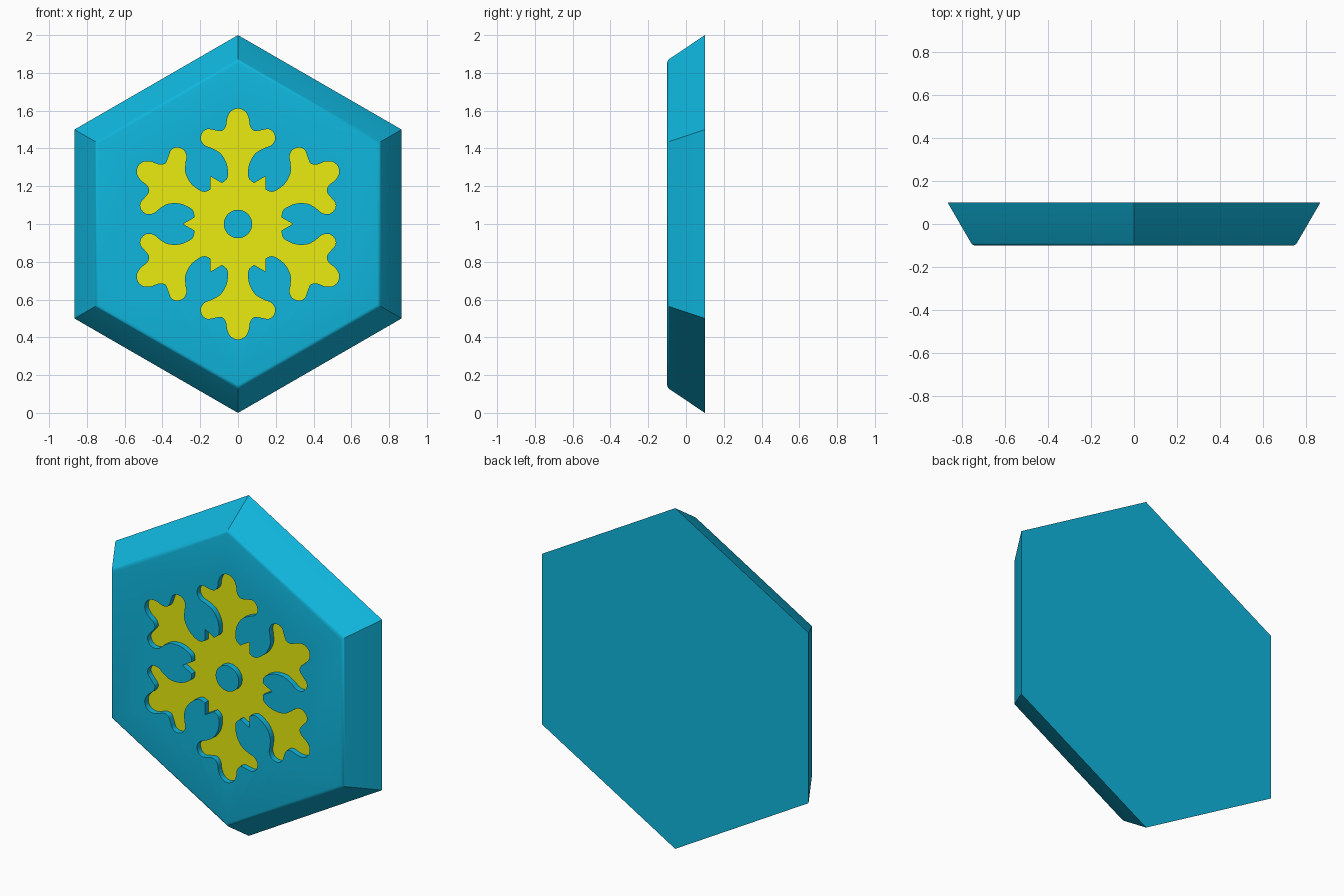
import bpy, bmesh, math
from mathutils import Vector

if "Cube" in bpy.data.objects:
    bpy.data.objects.remove(bpy.data.objects["Cube"])

FRONT, BACK, FLOOR, CZ = -0.1, 0.1, -0.065, 1.0


def material(name, color):
    m = bpy.data.materials.new(name)
    m.diffuse_color = color
    m.use_nodes = True
    m.node_tree.nodes["Principled BSDF"].inputs["Base Color"].default_value = m.diffuse_color
    return m


blue = material("ice_blue", (0.005, 0.47, 0.73, 1))
yellow = material("yellow", (0.82, 0.84, 0.005, 1))


def ring(radius, n):
    # regular polygon with a corner at the top
    return [Vector((radius * math.sin(2 * math.pi * i / n),
                    radius * math.cos(2 * math.pi * i / n))) for i in range(n)]


def prism(name, front, y_front, back, y_back, mat, bevel=0):
    # solid between two matching outlines in the xz plane
    bm = bmesh.new()
    a = [bm.verts.new((p.x, y_front, p.y + CZ)) for p in front]
    b = [bm.verts.new((p.x, y_back, p.y + CZ)) for p in back]
    cap = bm.faces.new(a)
    bm.faces.new(b[::-1])
    n = len(a)
    for i in range(n):
        j = (i + 1) % n
        bm.faces.new((a[j], a[i], b[i], b[j]))
    bmesh.ops.recalc_face_normals(bm, faces=bm.faces)
    if bevel:
        bmesh.ops.bevel(bm, geom=list(cap.edges), offset=bevel, segments=3,
                        profile=0.5, affect='EDGES')
    me = bpy.data.meshes.new(name)
    bm.to_mesh(me)
    bm.free()
    me.materials.append(mat)
    ob = bpy.data.objects.new(name, me)
    bpy.context.collection.objects.link(ob)
    return ob


def smooth_path(pts, steps=5):
    # Catmull-Rom through the points, ends kept sharp
    p = [pts[0]] + pts + [pts[-1]]
    out = []
    for i in range(1, len(p) - 2):
        p0, p1, p2, p3 = p[i - 1:i + 3]
        for s in range(steps):
            t = s / steps
            out.append(0.5 * (2 * p1 + (p2 - p0) * t
                              + (2 * p0 - 5 * p1 + 4 * p2 - p3) * t * t
                              + (3 * p1 - p0 - 3 * p2 + p3) * t ** 3))
    return out + [pts[-1]]


# right half of one snowflake arm, from inner notch to tip
half = [Vector(p) for p in [
    (0.085, 0.217), (0.058, 0.24), (0.053, 0.28), (0.064, 0.33), (0.095, 0.376),
    (0.14, 0.402), (0.175, 0.416), (0.196, 0.447), (0.188, 0.484),
    (0.162, 0.502), (0.125, 0.497), (0.087, 0.493), (0.064, 0.518),
    (0.056, 0.562), (0.036, 0.597), (0, 0.611)]]
arm = smooth_path([Vector((-p.x, p.y)) for p in half] + half[-2::-1])
spike = Vector((0.145, 0.252))

# six arms with a small spike in each gap
flake = []
for k in range(6):
    a = -k * math.pi / 3
    c, s = math.cos(a), math.sin(a)
    flake += [Vector((p.x * c - p.y * s, p.x * s + p.y * c)) for p in arm + [spike]]

# hexagonal plate, narrower at the front
plate = prism("hexagon_plate", ring(0.866, 6), FRONT, ring(1.0, 6), BACK, blue, 0.012)

# snowflake recess
cutter = prism("recess_cutter", flake, FRONT - 0.1, flake, FLOOR, blue)
cutter.hide_render = True
mod = plate.modifiers.new("recess", 'BOOLEAN')
mod.operation = 'DIFFERENCE'
mod.solver = 'EXACT'
mod.object = cutter
bpy.context.view_layer.objects.active = plate
plate.select_set(True)
bpy.ops.object.modifier_apply(modifier=mod.name)
bpy.data.objects.remove(cutter)
bpy.ops.object.shade_smooth_by_angle(angle=math.radians(30))

# coloured floor of the recess and the round centre stud
prism("snowflake_floor", flake, FLOOR - 0.002, flake, FLOOR + 0.002, yellow)
stud = prism("centre_stud", ring(0.075, 48), FRONT, ring(0.075, 48), FLOOR, blue)
bpy.ops.object.select_all(action='DESELECT')
stud.select_set(True)
bpy.context.view_layer.objects.active = stud
bpy.ops.object.shade_smooth_by_angle(angle=math.radians(30))
